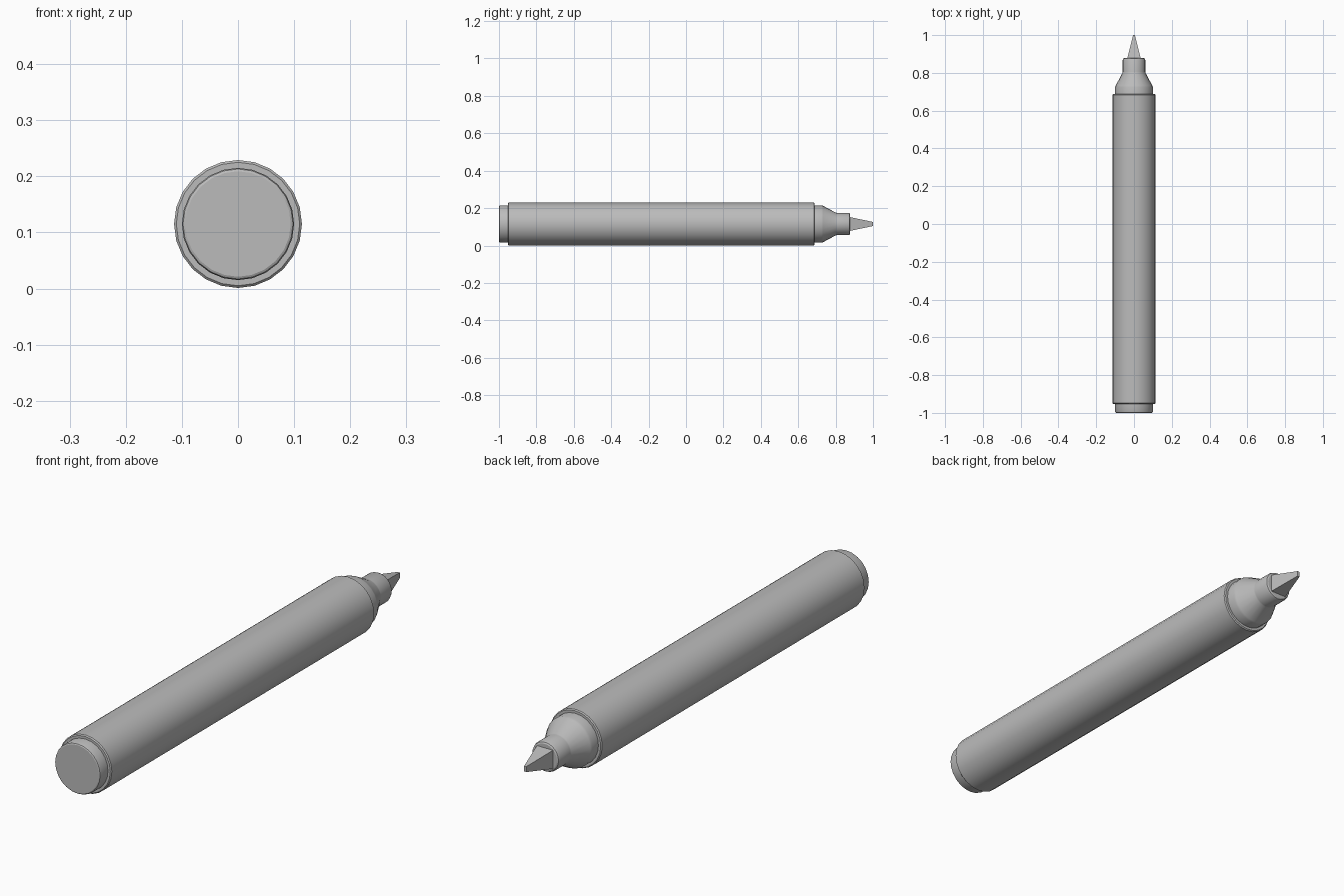
import bpy, bmesh, math

AXIS_Z = 0.115
SIDES = 24

if "Cube" in bpy.data.objects:
    bpy.data.objects.remove(bpy.data.objects["Cube"], do_unlink=True)

grey = bpy.data.materials.new("plain grey")
grey.use_nodes = True
colour = (0.5, 0.5, 0.5, 1)
grey.diffuse_color = colour
grey.node_tree.nodes["Principled BSDF"].inputs["Base Color"].default_value = colour


def finish(bm, name):
    bmesh.ops.recalc_face_normals(bm, faces=bm.faces)
    mesh = bpy.data.meshes.new(name)
    bm.to_mesh(mesh)
    bm.free()
    mesh.materials.append(grey)
    obj = bpy.data.objects.new(name, mesh)
    obj.location.z = AXIS_Z
    bpy.context.collection.objects.link(obj)
    bpy.ops.object.select_all(action="DESELECT")
    obj.select_set(True)
    bpy.context.view_layer.objects.active = obj
    bpy.ops.object.shade_smooth_by_angle(angle=math.radians(25))
    return obj


def turned(name, profile):
    """Capped solid of revolution about y from (y, radius) pairs."""
    bm = bmesh.new()
    rings = []
    for y, r in profile:
        angles = [math.tau * i / SIDES for i in range(SIDES)]
        rings.append([bm.verts.new((r * math.cos(a), y, r * math.sin(a))) for a in angles])
    for a, b in zip(rings, rings[1:]):
        for i in range(SIDES):
            j = (i + 1) % SIDES
            bm.faces.new((a[i], a[j], b[j], b[i]))
    bm.faces.new(rings[0])
    bm.faces.new(rings[-1])
    return finish(bm, name)


# Barrel with a narrower plug at the front end
turned("end_plug", [(-1.0, 0.094), (-0.998, 0.098), (-0.993, 0.1), (-0.94, 0.1)])
turned("barrel", [(-0.952, 0.11), (-0.948, 0.114), (0.684, 0.114), (0.688, 0.11)])

# Tapered shoulder and neck that hold the nib
turned("shoulder", [(0.67, 0.1), (0.725, 0.1), (0.733, 0.097), (0.8, 0.061),
                    (0.806, 0.06), (0.868, 0.06), (0.875, 0.057), (0.878, 0.052)])

# Four-sided nib, tapering to a small upright edge
bm = bmesh.new()
bmesh.ops.create_cube(bm, size=2)
for v in bm.verts:
    tip = v.co.y > 0
    v.co.x *= 0.005 if tip else 0.037
    v.co.z *= 0.011 if tip else 0.038
    v.co.y = 1.0 if tip else 0.87
finish(bm, "nib")
